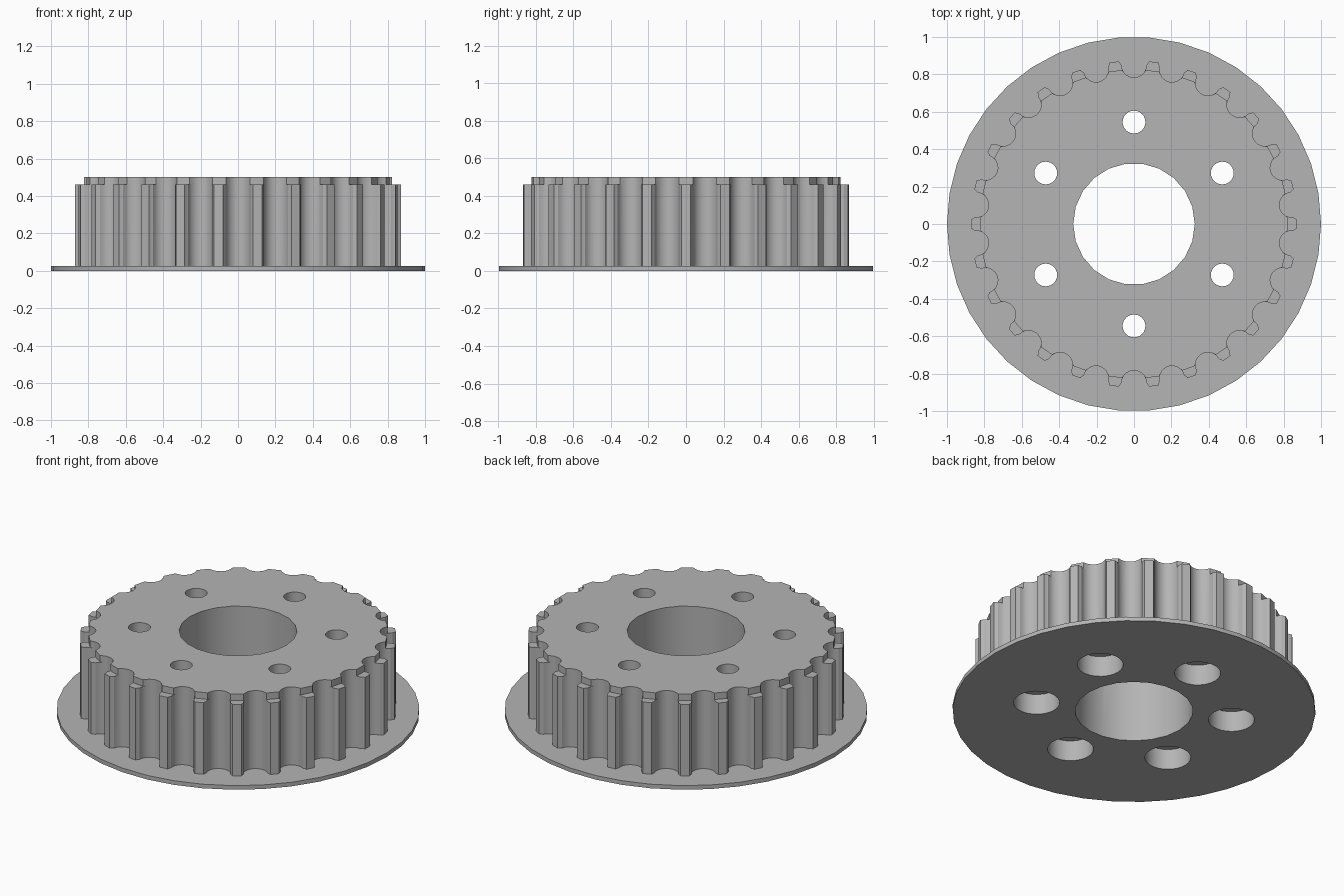
import bpy, bmesh, math

default = bpy.data.objects.get("Cube")
if default:
    bpy.data.objects.remove(default, do_unlink=True)

TEETH = 26
PITCH = math.tau / TEETH
GREY = (0.46, 0.46, 0.46, 1)

metal = bpy.data.materials.new("grey metal")
metal.use_nodes = True
metal.diffuse_color = GREY
metal.node_tree.nodes["Principled BSDF"].inputs["Base Color"].default_value = GREY


def loft(name, loops):
    """Closed solid through stacked (outline, height) loops."""
    bm = bmesh.new()
    rings = [[bm.verts.new((x, y, z)) for x, y in outline] for outline, z in loops]
    for low, high in zip(rings, rings[1:]):
        for i in range(len(low)):
            j = (i + 1) % len(low)
            bm.faces.new((low[i], low[j], high[j], high[i]))
    bm.faces.new(rings[0][::-1])
    bm.faces.new(rings[-1])
    bmesh.ops.remove_doubles(bm, verts=bm.verts, dist=1e-5)
    bmesh.ops.recalc_face_normals(bm, faces=bm.faces)
    mesh = bpy.data.meshes.new(name)
    bm.to_mesh(mesh)
    bm.free()
    mesh.materials.append(metal)
    obj = bpy.data.objects.new(name, mesh)
    bpy.context.collection.objects.link(obj)
    return obj


def circle(radius, sides, cx=0, cy=0):
    return [(cx + radius * math.cos(math.tau * i / sides),
             cy + radius * math.sin(math.tau * i / sides)) for i in range(sides)]


def toothed_outline(limit):
    """Round grooves between narrow teeth, no wider than the limit radius."""
    groove_r, groove_c, steps = 0.067, 0.85, 10
    local = [(0.863, -0.078), (groove_c, -groove_r)]
    local = [(0.872, -0.081)] + local[:1]
    for k in range(steps + 1):
        a = math.pi * k / steps
        local.append((groove_c - groove_r * math.sin(a), -groove_r * math.cos(a)))
    local += [(r, -s) for r, s in local[1::-1]]
    points = []
    for i in range(TEETH):
        middle = (i + 0.5) * PITCH
        for along, side in local:
            angle = middle + math.atan2(side, along)
            radius = min(math.hypot(along, side), limit)
            points.append((radius * math.cos(angle), radius * math.sin(angle)))
    return points


# Toothed drum with stepped-back tooth tops, and the base flange
full, crown = toothed_outline(0.873), toothed_outline(0.825)
drum = loft("toothed_drum", [(full, 0.025), (full, 0.46), (crown, 0.46), (crown, 0.5)])
disc = circle(1, 38)
flange = loft("base_flange", [(disc, 0), (disc, 0.025)])

# Cutters: central bore and six counterbored bolt holes
bore = circle(0.325, 22)
cutters = [loft("bore_cutter", [(bore, -0.1), (bore, 0.6)])]
for i in range(6):
    a = math.radians(30 + 60 * i)
    x, y = 0.545 * math.cos(a), 0.545 * math.sin(a)
    wide, narrow = circle(0.127, 24, x, y), circle(0.061, 24, x, y)
    cutters.append(loft("bolt_hole_cutter",
                        [(wide, -0.1), (wide, 0.125), (narrow, 0.125), (narrow, 0.6)]))

for part in (drum, flange):
    bpy.ops.object.select_all(action="DESELECT")
    part.select_set(True)
    bpy.context.view_layer.objects.active = part
    for cutter in cutters:
        cut = part.modifiers.new("hole", "BOOLEAN")
        cut.operation = "DIFFERENCE"
        cut.solver = "EXACT"
        cut.object = cutter
        bpy.ops.object.modifier_apply(modifier=cut.name)
    bpy.ops.object.shade_smooth_by_angle(angle=math.radians(30))

for cutter in cutters:
    bpy.data.objects.remove(cutter, do_unlink=True)
